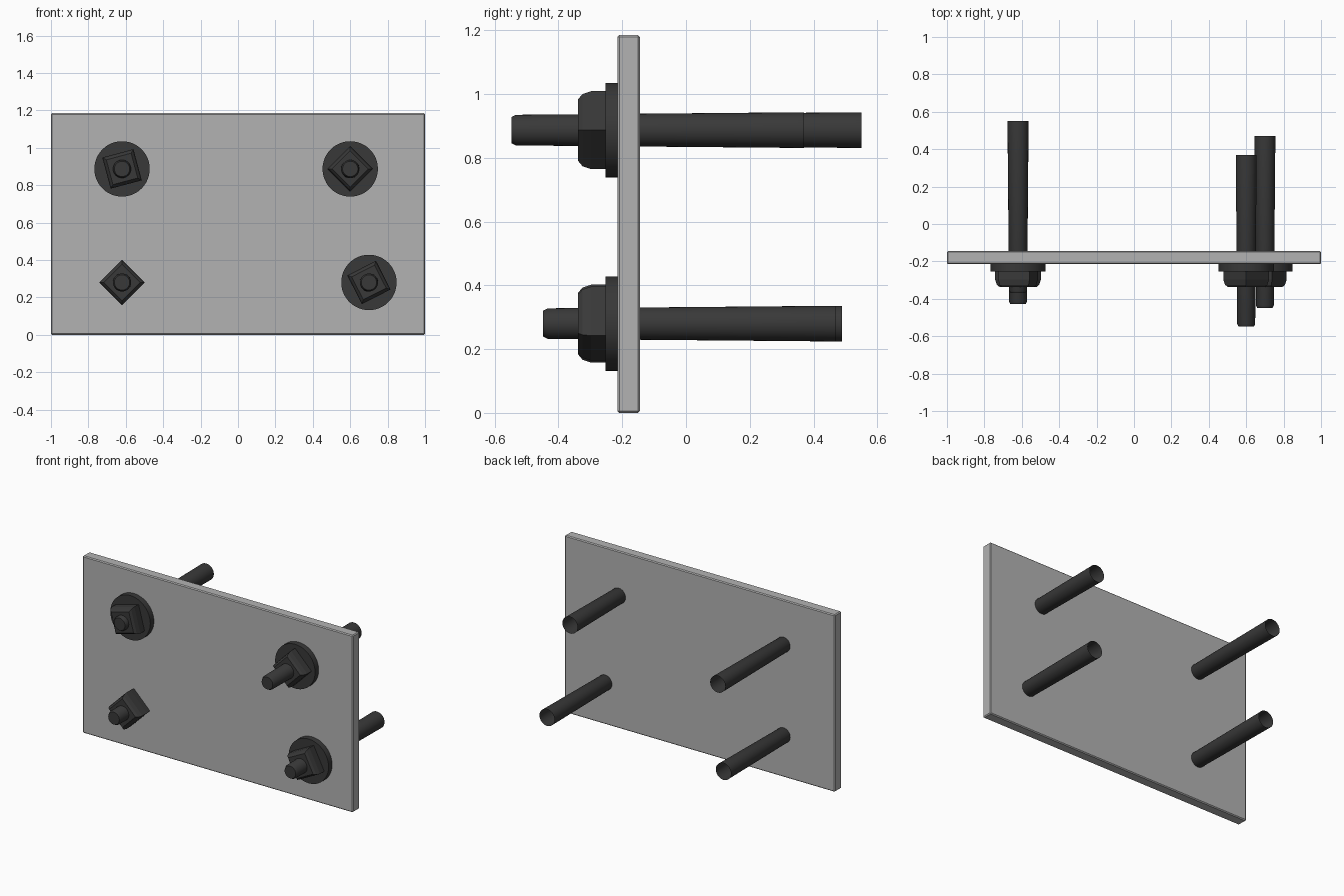
import bpy, bmesh
from math import cos, sin, pi, radians

cube = bpy.data.objects.get("Cube")
if cube:
    bpy.data.objects.remove(cube, do_unlink=True)


def material(name, value):
    m = bpy.data.materials.new(name)
    m.use_nodes = True
    colour = (value, value, value, 1)
    m.diffuse_color = colour
    bsdf = m.node_tree.nodes["Principled BSDF"]
    bsdf.inputs["Base Color"].default_value = colour
    bsdf.inputs["Roughness"].default_value = 0.6
    return m


PLATE_GREY = material("light grey plate", 0.45)
STEEL = material("dark steel", 0.04)


def lathe(name, x, z, profile, sides, turn=0, back_cap=True, smooth=False):
    """Loft rings of (y, radius), front to back, along the y axis."""
    bm = bmesh.new()
    rings = []
    for y, r in profile:
        angles = [turn + 2 * pi * i / sides for i in range(sides)]
        rings.append([bm.verts.new((x + r * cos(a), y, z + r * sin(a))) for a in angles])
    for a, b in zip(rings, rings[1:]):
        for i in range(sides):
            j = (i + 1) % sides
            bm.faces.new((a[i], b[i], b[j], a[j]))
    bm.faces.new(rings[0])
    if back_cap:
        bm.faces.new(rings[-1][::-1])
    bmesh.ops.recalc_face_normals(bm, faces=bm.faces)
    mesh = bpy.data.meshes.new(name)
    bm.to_mesh(mesh)
    bm.free()
    mesh.materials.append(STEEL)
    obj = bpy.data.objects.new(name, mesh)
    bpy.context.collection.objects.link(obj)
    if smooth:
        bpy.ops.object.select_all(action="DESELECT")
        obj.select_set(True)
        bpy.context.view_layer.objects.active = obj
        bpy.ops.object.shade_smooth_by_angle(angle=radians(30))
    return obj


# Wall plate with softened edges
FACE_Y = -0.215
bpy.ops.mesh.primitive_cube_add(size=1, location=(0, -0.18, 0.5925))
plate = bpy.context.object
plate.name = "wall_plate"
plate.scale = (2, 0.07, 1.185)
bpy.ops.object.transform_apply(location=False, rotation=False, scale=True)
plate.data.materials.append(PLATE_GREY)
bevel = plate.modifiers.new("edge_bevel", "BEVEL")
bevel.width = 0.006
bevel.segments = 1

# Bolts: name, x, z, back end of rod, nut rotation in degrees, has washer
BOLTS = [
    ("upper_right", -0.62, 0.887, 0.55, 60, True),
    ("upper_left", 0.60, 0.887, 0.37, 0, True),
    ("lower_right", -0.62, 0.28, 0.49, 0, False),
    ("lower_left", 0.70, 0.28, 0.47, 72, True),
]
NUT = [(FACE_Y, 0.118), (-0.25, 0.122), (-0.298, 0.122), (-0.325, 0.113), (-0.338, 0.097)]

for name, x, z, back, turn, washer in BOLTS:
    # Tapered rod, chamfered in front and open at the back
    front = back - 0.918
    rod = [(front, 0.041), (front + 0.014, 0.048), (back, 0.056)]
    lathe(name + "_rod", x, z, rod, 32, back_cap=False, smooth=True)
    # Square nut with a chamfered front
    lathe(name + "_nut", x, z, NUT[::-1], 4, radians(turn))
    if washer:
        lathe(name + "_washer", x, z, [(-0.253, 0.148), (FACE_Y, 0.148)], 48, smooth=True)
